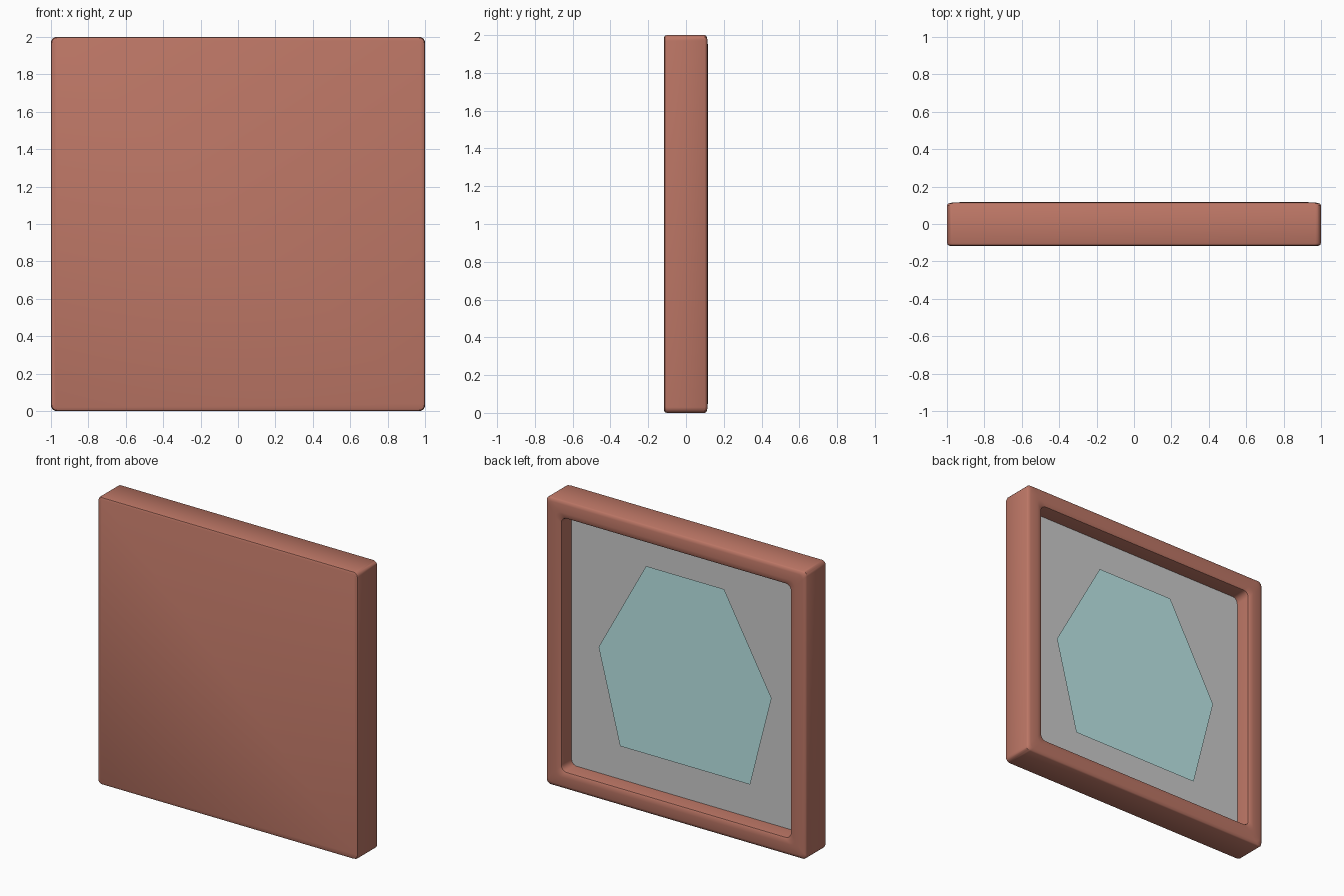
import bpy, bmesh
from math import sin, cos, pi

if "Cube" in bpy.data.objects:
    bpy.data.objects.remove(bpy.data.objects["Cube"])


def material(name, color):
    m = bpy.data.materials.new(name)
    m.diffuse_color = (*color, 1)
    m.use_nodes = True
    m.node_tree.nodes["Principled BSDF"].inputs["Base Color"].default_value = m.diffuse_color
    return m


def make_object(name, bm, mat=None):
    mesh = bpy.data.meshes.new(name)
    bm.to_mesh(mesh)
    bm.free()
    ob = bpy.data.objects.new(name, mesh)
    bpy.context.collection.objects.link(ob)
    if mat:
        mesh.materials.append(mat)
    return ob


def rounded_square(half, radius, y, steps=5):
    """Points of a rounded square in the xz plane, centred on z = 1."""
    pts = []
    c = half - radius
    for k, (sx, sz) in enumerate(((1, 1), (-1, 1), (-1, -1), (1, -1))):
        for i in range(steps + 1):
            a = (k + i / steps) * pi / 2
            pts.append((sx * c + radius * cos(a), y, 1 + sz * c + radius * sin(a)))
    return pts


def flat_sheet(name, pts, mat=None):
    bm = bmesh.new()
    face = bm.faces.new([bm.verts.new(p) for p in pts])
    face.normal_update()
    if face.normal.y < 0:
        face.normal_flip()
    return make_object(name, bm, mat)


wood = material("wood", (0.5, 0.18, 0.13))
glass = material("glass", (0.5, 0.8, 0.8))

# Frame: rounded square loops from the front, round the rim, into the recess
profile = [(0.985, 0.025, -0.117), (0.996, 0.03, -0.112), (1.0, 0.03, -0.10),
           (1.0, 0.03, 0.10), (0.994, 0.03, 0.109), (0.975, 0.03, 0.114),
           (0.92, 0.04, 0.117), (0.895, 0.04, 0.115), (0.883, 0.04, 0.108),
           (0.88, 0.04, 0.095), (0.88, 0.04, -0.01)]
bm = bmesh.new()
rings = [[bm.verts.new(p) for p in rounded_square(*ring)] for ring in profile]
for a, b in zip(rings, rings[1:]):
    for i in range(len(a)):
        j = (i + 1) % len(a)
        bm.faces.new((a[i], a[j], b[j], b[i]))
bm.faces.new(rings[0])
bm.faces.new(rings[-1])
bmesh.ops.recalc_face_normals(bm, faces=bm.faces)
frame = make_object("frame", bm, wood)
bpy.context.view_layer.objects.active = frame
frame.select_set(True)
bpy.ops.object.shade_smooth_by_angle(angle=0.7)

# Grey backing panel inside the recess
flat_sheet("backing_panel", rounded_square(0.88, 0.04, 0.0))

# Six-sided pane on the backing, mirrored left to right
side = [(0.30, 1.66), (0.665, 1.0), (0.50, 0.355)]
outline = side + [(-x, z) for x, z in reversed(side)]
flat_sheet("hexagon_pane", [(x, 0.01, z) for x, z in outline], glass)
